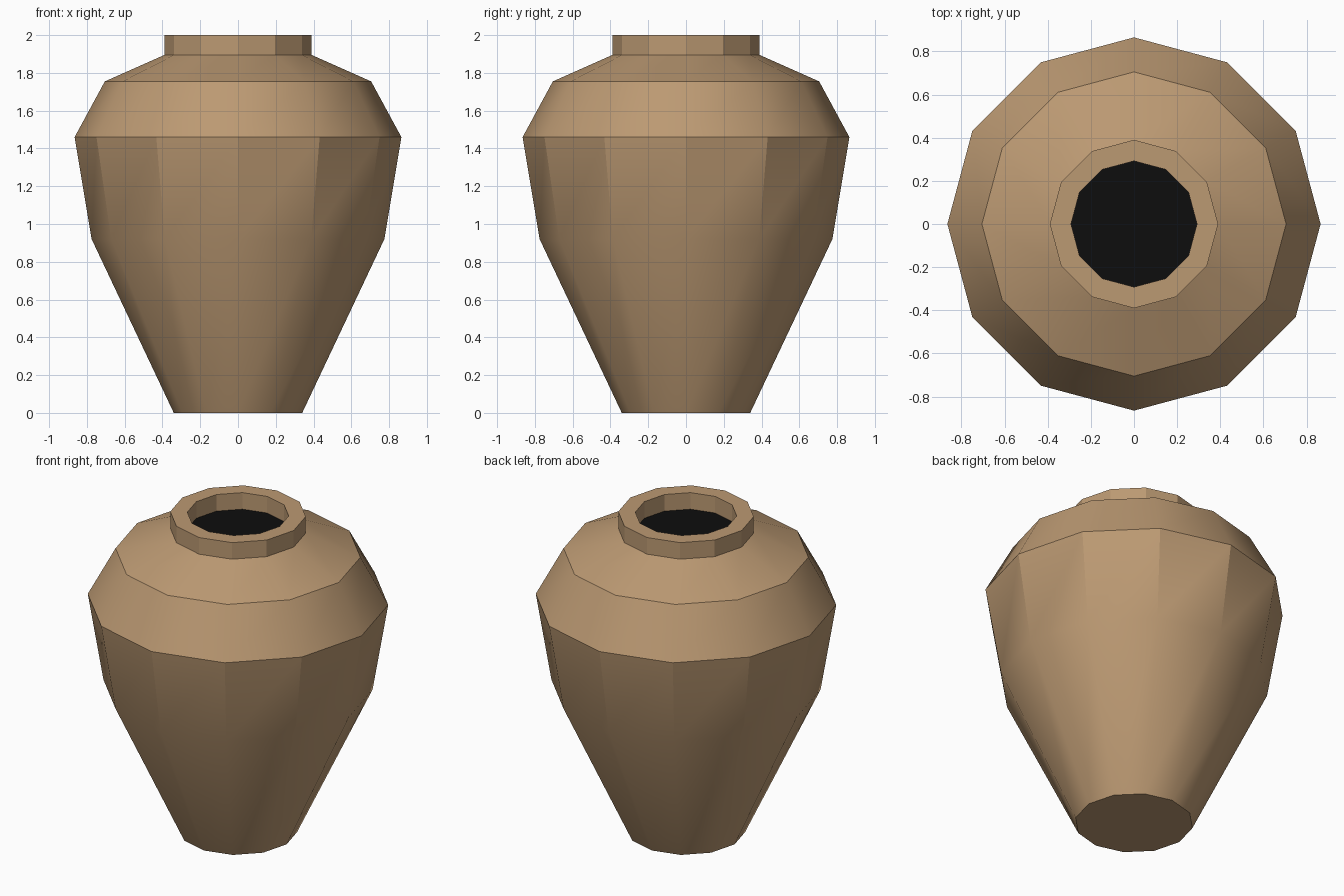
import bpy, bmesh, math

if "Cube" in bpy.data.objects:
    bpy.data.objects.remove(bpy.data.objects["Cube"])

SIDES = 12

def material(name, rgb):
    m = bpy.data.materials.new(name)
    m.diffuse_color = (*rgb, 1)
    m.use_nodes = True
    m.node_tree.nodes["Principled BSDF"].inputs["Base Color"].default_value = m.diffuse_color
    return m

clay = material("tan clay", (0.50, 0.32, 0.17))
dark = material("dark inside", (0.004, 0.004, 0.004))

# Outline as (radius, height), from the foot over the lip and into the mouth
profile = [(0.34, 0), (0.775, 0.92), (0.865, 1.46), (0.705, 1.755),
           (0.39, 1.895), (0.39, 2.0), (0.292, 2.0), (0.292, 1.895)]

def ring(bm, r, z):
    steps = [2 * math.pi * i / SIDES for i in range(SIDES)]
    return [bm.verts.new((r * math.cos(a), r * math.sin(a), z)) for a in steps]

# Pot: lathe the outline, close the foot, and fill the mouth with a dark disc
bm = bmesh.new()
rings = [ring(bm, r, z) for r, z in profile]
for low, high in zip(rings, rings[1:]):
    for i in range(SIDES):
        j = (i + 1) % SIDES
        bm.faces.new((low[i], low[j], high[j], high[i]))
bm.faces.new(rings[0][::-1])
bm.faces.new(rings[-1]).material_index = 1

mesh = bpy.data.meshes.new("clay_pot")
bm.to_mesh(mesh)
bm.free()
mesh.materials.append(clay)
mesh.materials.append(dark)
pot = bpy.data.objects.new("clay_pot", mesh)
bpy.context.collection.objects.link(pot)

# Soft body facets, crisp shoulder rings and neck
bpy.context.view_layer.objects.active = pot
pot.select_set(True)
bpy.ops.object.shade_smooth_by_angle(angle=math.radians(29.5))
